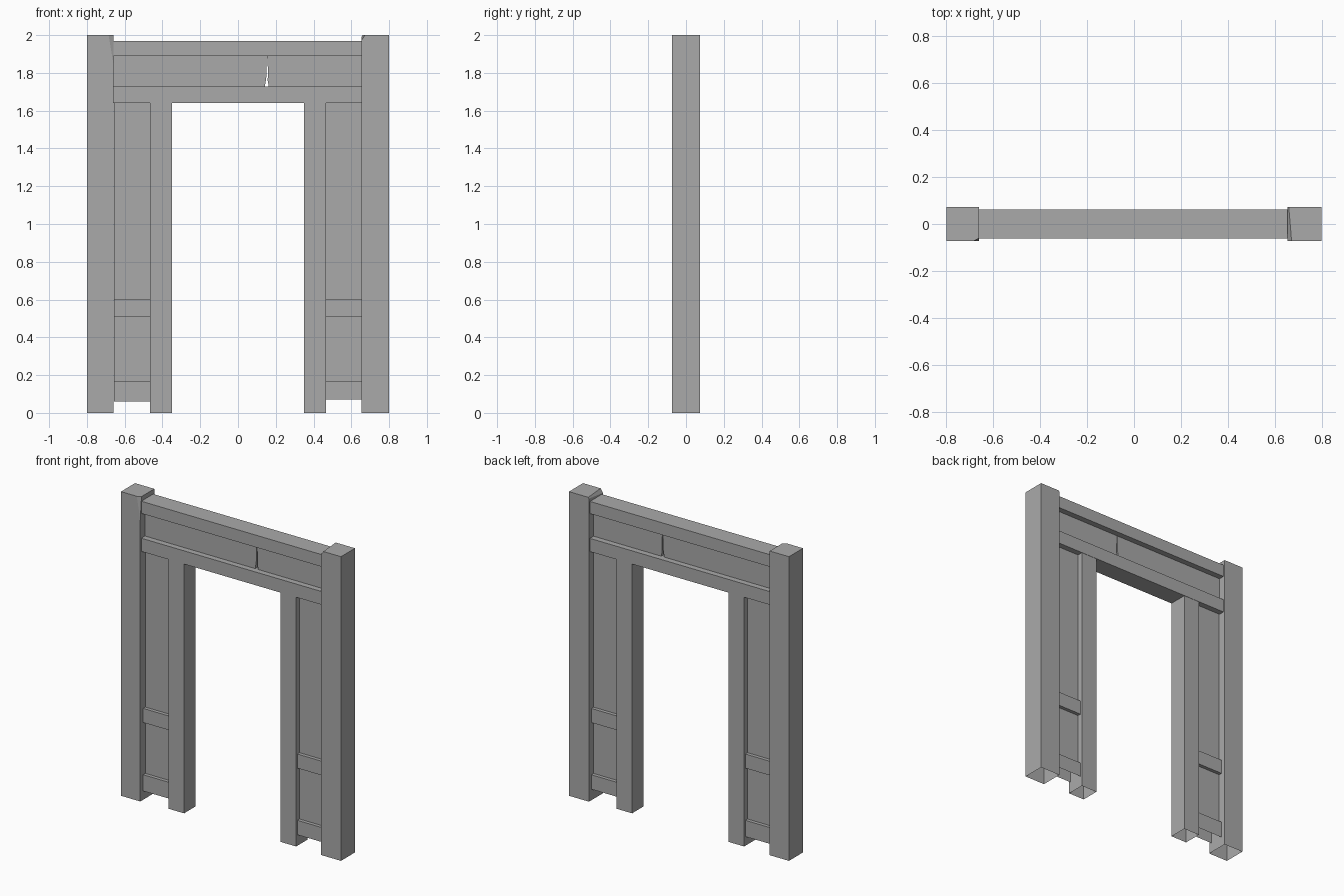
import bpy, bmesh
from mathutils import Vector

cube = bpy.data.objects.get("Cube")
if cube:
    bpy.data.objects.remove(cube, do_unlink=True)

grey = bpy.data.materials.new("plain_grey")
grey.use_nodes = True
grey.diffuse_color = (0.4, 0.4, 0.4, 1)
grey.node_tree.nodes["Principled BSDF"].inputs["Base Color"].default_value = (0.4, 0.4, 0.4, 1)


def slab(name, outline, half_depth, open_bottom=False, chip=None):
    """Extrude an x-z outline along y; chip is three points of a corner cut."""
    bm = bmesh.new()
    face = bm.faces.new([bm.verts.new((x, -half_depth, z)) for x, z in outline])
    moved = bmesh.ops.extrude_face_region(bm, geom=[face])["geom"]
    verts = [v for v in moved if isinstance(v, bmesh.types.BMVert)]
    bmesh.ops.translate(bm, verts=verts, vec=(0, 2 * half_depth, 0))
    bmesh.ops.recalc_face_normals(bm, faces=bm.faces[:])
    if chip:
        a, b, c = map(Vector, chip)
        normal = (b - a).cross(c - a).normalized()
        centre = Vector((sum(p[0] for p in outline) / len(outline), 0, 1))
        if normal.dot(centre - a) > 0:
            normal.negate()
        cut = bmesh.ops.bisect_plane(bm, geom=bm.verts[:] + bm.edges[:] + bm.faces[:],
                                     plane_co=a, plane_no=normal, clear_outer=True)
        edges = [e for e in cut["geom_cut"] if isinstance(e, bmesh.types.BMEdge)]
        bmesh.ops.holes_fill(bm, edges=edges)
        bmesh.ops.recalc_face_normals(bm, faces=bm.faces[:])
    if open_bottom:
        bmesh.ops.delete(bm, geom=[f for f in bm.faces if f.normal.z < -0.9], context="FACES")
    mesh = bpy.data.meshes.new(name)
    bm.to_mesh(mesh)
    bm.free()
    mesh.materials.append(grey)
    obj = bpy.data.objects.new(name, mesh)
    bpy.context.collection.objects.link(obj)
    return obj


def rect(x0, x1, z0, z1):
    return [(x0, z0), (x1, z0), (x1, z1), (x0, z1)]


POST, BEAM, RAIL, PANEL = 0.073, 0.062, 0.047, 0.024

# Outer posts, each with a chipped top corner
slab("right_outer_post", rect(-0.8, -0.66, 0, 2), POST, True,
     [(-0.685, -POST, 2), (-0.66, -0.06, 2), (-0.66, -POST, 1.85)])
slab("left_outer_post", rect(0.655, 0.8, 0, 2), POST, True,
     [(0.66, POST, 2), (0.672, -POST, 2), (0.655, -POST, 1.975)])

# Inner posts, recessed side panels and their cross rails
for side, s, low in (("right", -1, 0.06), ("left", 1, 0.072)):
    def span(a, b, z0, z1):
        return rect(*sorted((s * a, s * b)), z0, z1)
    slab(side + "_inner_post", span(0.35, 0.465, 0, 1.64), BEAM - 0.002, True)
    slab(side + "_side_panel", span(0.465, 0.657, 0.165, 1.64), PANEL)
    slab(side + "_middle_rail", span(0.465, 0.657, 0.51, 0.603), RAIL)
    slab(side + "_bottom_rail", span(0.465, 0.657, low, 0.167), RAIL, True)

# Lintel beams
slab("lintel_lower_beam", rect(-0.66, 0.656, 1.64, 1.727), BEAM)
slab("lintel_top_beam", rect(-0.66, 0.656, 1.89, 1.97), BEAM)

# Lintel panel in two pieces with a crack between them
slab("lintel_panel_right",
     [(-0.66, 1.727), (0.142, 1.727), (0.152, 1.79), (0.15, 1.89), (-0.66, 1.89)], PANEL)
slab("lintel_panel_left",
     [(0.656, 1.727), (0.656, 1.89), (0.154, 1.89), (0.159, 1.81), (0.157, 1.76), (0.163, 1.727)], PANEL)
